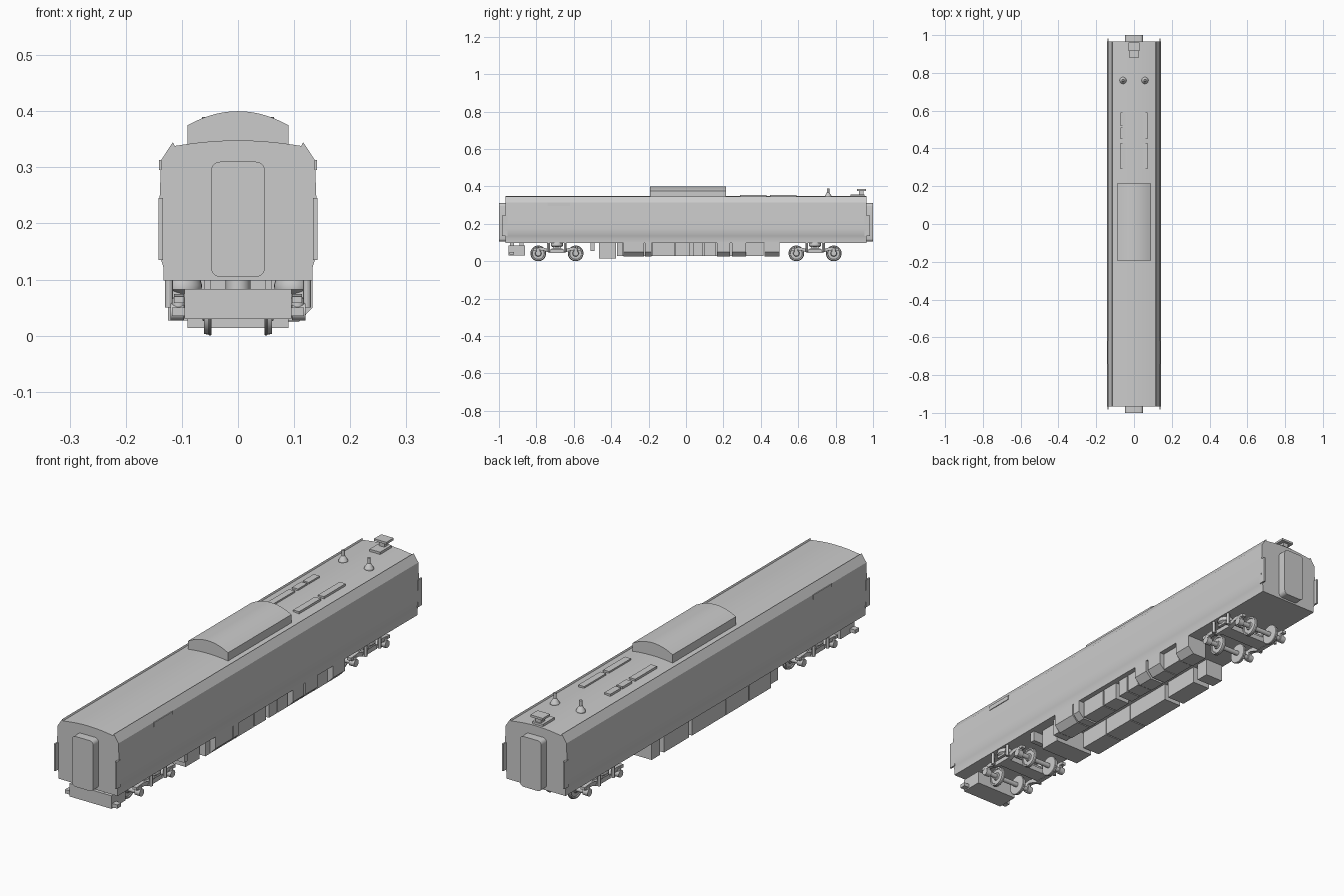
import bpy, bmesh, math
from mathutils import Vector

if "Cube" in bpy.data.objects:
    bpy.data.objects.remove(bpy.data.objects["Cube"])


def finish(name, bm, smooth=True, bevel=0):
    bmesh.ops.recalc_face_normals(bm, faces=bm.faces)
    me = bpy.data.meshes.new(name)
    bm.to_mesh(me)
    bm.free()
    ob = bpy.data.objects.new(name, me)
    bpy.context.collection.objects.link(ob)
    if bevel:
        m = ob.modifiers.new("Bevel", 'BEVEL')
        m.width, m.segments = bevel, 1
    if smooth:
        bpy.ops.object.select_all(action='DESELECT')
        ob.select_set(True)
        bpy.context.view_layer.objects.active = ob
        bpy.ops.object.shade_smooth_by_angle(angle=math.radians(30))
    return ob


def prism(name, pts, axis, a, b, smooth=True, bevel=0):
    """Extrude an outline: axis 'y' takes (x, z) points, axis 'x' takes (y, z)."""
    bm = bmesh.new()
    put = (lambda p, t: (p[0], t, p[1])) if axis == 'y' else (lambda p, t: (t, p[0], p[1]))
    f = bm.faces.new([bm.verts.new(put(p, a)) for p in pts])
    ext = bmesh.ops.extrude_face_region(bm, geom=[f])
    move = Vector((0, b - a, 0) if axis == 'y' else (b - a, 0, 0))
    bmesh.ops.translate(bm, vec=move, verts=[v for v in ext['geom'] if isinstance(v, bmesh.types.BMVert)])
    return finish(name, bm, smooth, bevel)


def box(name, x, y, z, bevel=0):
    return prism(name, [(x[0], z[0]), (x[1], z[0]), (x[1], z[1]), (x[0], z[1])], 'y', y[0], y[1], False, bevel)


def lathe(name, prof, axis, centre, n=24):
    """Turn (radius, position) pairs about an axis through centre."""
    bm = bmesh.new()
    rings = []
    for r, t in prof:
        ring = []
        for i in range(n):
            c, s = r * math.cos(math.tau * i / n), r * math.sin(math.tau * i / n)
            p = (t, c, s) if axis == 'x' else (c, s, t)
            ring.append(bm.verts.new(Vector(p) + Vector(centre)))
        rings.append(ring)
    for p, q in zip(rings, rings[1:]):
        for i in range(n):
            bm.faces.new((p[i], p[(i + 1) % n], q[(i + 1) % n], q[i]))
    bm.faces.new(rings[0])
    bm.faces.new(rings[-1])
    return finish(name, bm)


def tube(name, r, a, b, axis, centre, n=16):
    return lathe(name, [(r, a), (r, b)], axis, centre, n)


def arch(w, edge, crown, n=14):
    """Shallow roof curve from +w to -w."""
    return [(w - 2 * w * i / n, crown - (crown - edge) * (1 - 2 * i / n) ** 2) for i in range(n + 1)]


# Car body: side profile with raised gutters and a shallow curved roof
side = [(0.133, 0.098), (0.133, 0.122), (0.137, 0.135), (0.141, 0.152), (0.142, 0.175),
        (0.141, 0.21), (0.137, 0.313), (0.116, 0.345), (0.113, 0.338)]
roof = arch(0.112, 0.338, 0.348)
prism("car_body", side + roof[1:-1] + [(-x, z) for x, z in reversed(side)], 'y', -0.965, 0.965)

# Roof air conditioning hood
prism("roof_hood", [(0.09, 0.335)] + arch(0.09, 0.375, 0.40) + [(-0.09, 0.335)], 'y', -0.193, 0.215)

# Low roof boxes
for s, spans in ((1, [(0.29, 0.43), (0.45, 0.59)]), (-1, [(0.29, 0.43), (0.45, 0.51), (0.52, 0.59)])):
    for y in spans:
        box("roof_box", sorted((s * 0.045, s * 0.072)), y, (0.338, 0.353))

# Roof antennas
for s in (-1, 1):
    lathe("roof_antenna", [(0.018, 0.34), (0.018, 0.349), (0.008, 0.366), (0.006, 0.368), (0.006, 0.39)],
          'z', (s * 0.058, 0.76, 0))

# Rear roof aerial: base, post and top plate
box("aerial_base", (-0.024, 0.024), (0.88, 0.955), (0.342, 0.357))
box("aerial_post", (-0.012, 0.012), (0.925, 0.95), (0.355, 0.378))
box("aerial_plate", (-0.028, 0.028), (0.915, 0.962), (0.376, 0.385))

# End gangways, corner fins and side destination boards
corner = 0.016
for s in (-1, 1):
    outline = []
    for cx, cz, a0 in ((1, 1, 0), (-1, 1, 90), (-1, -1, 180), (1, -1, 270)):
        for k in range(6):
            a = math.radians(a0 + 18 * k)
            outline.append((cx * (0.048 - corner) + corner * math.cos(a),
                            0.2075 + cz * (0.1025 - corner) + corner * math.sin(a)))
    prism("gangway", outline, 'y', s * 0.96, s * 1.0)
    for e in (-1, 1):
        box("corner_fin", sorted((s * 0.134, s * 0.1415)), sorted((e * 0.955, e * 0.983)), (0.135, 0.245))
    box("destination_board", sorted((s * 0.13, s * 0.1405)), (-0.74, -0.62), (0.295, 0.313))

# Front tank hung under the floor
box("front_tank", (-0.095, 0.095), (-0.95, -0.86), (0.03, 0.083))
for s in (-1, 1):
    box("tank_hanger", sorted((s * 0.049, s * 0.061)), (-0.94, -0.92), (0.08, 0.1))
    box("tank_hanger", sorted((s * 0.049, s * 0.061)), (-0.89, -0.87), (0.08, 0.1))
    box("corner_step", sorted((s * 0.093, s * 0.118)), (-0.945, -0.92), (0.035, 0.05))

# Underfloor equipment
box("cross_tank", (-0.09, 0.09), (-0.465, -0.375), (0.014, 0.1))
box("small_bracket_box", (0.06, 0.115), (-0.51, -0.488), (0.055, 0.1))
for y in [(-0.37, -0.34), (-0.18, -0.06), (-0.055, 0.02), (0.04, 0.09), (0.095, 0.16), (0.32, 0.415)]:
    box("right_equipment_box", (0.045, 0.112), y, (0.027, 0.1))
chamfered = [(0.045, 0.1), (0.045, 0.024), (0.108, 0.024), (0.133, 0.05), (0.133, 0.1)]
for y in [(-0.335, -0.225), (-0.22, -0.185), (0.165, 0.235), (0.245, 0.32), (0.42, 0.5)]:
    prism("right_chamfered_box", chamfered, 'y', y[0], y[1], False)
for y in [(-0.37, -0.23), (-0.225, -0.08), (-0.075, 0.14), (0.16, 0.32), (0.345, 0.40)]:
    box("left_equipment_box", (-0.125, -0.045), y, (0.027, 0.1))

# Bogies
wheel = [(0.016, 0.047), (0.040, 0.047), (0.042, 0.049), (0.042, 0.051),
         (0.040, 0.053), (0.039, 0.061), (0.033, 0.061), (0.031, 0.058),
         (0.017, 0.058), (0.015, 0.063)]
frame = [(-0.125, 0.058), (-0.075, 0.058), (-0.04, 0.045), (0.04, 0.045), (0.075, 0.058), (0.125, 0.058),
         (0.125, 0.07), (0.075, 0.074), (0.04, 0.063), (-0.04, 0.063), (-0.075, 0.074), (-0.125, 0.07)]
for by in (-0.69, 0.69):
    for dy in (-0.1, 0.1):
        c = (0, by + dy, 0.042)
        tube("axle", 0.010, -0.108, 0.108, 'x', c)
        for s in (-1, 1):
            lathe("wheel", [(r, s * t) for r, t in wheel], 'x', c, 32)
            tube("axle_box", 0.015, s * 0.096, s * 0.12, 'x', c)
            tube("axle_spring", 0.012, 0.05, 0.066, 'z', (s * 0.106, by + dy, 0))
    box("bogie_crossbeam", (-0.1, 0.1), (by - 0.03, by + 0.03), (0.047, 0.068))
    box("bogie_bolster", (-0.12, 0.12), (by - 0.022, by + 0.022), (0.068, 0.08))
    tube("bogie_pivot", 0.022, 0.06, 0.1, 'z', (0, by, 0))
    for s in (-1, 1):
        x0, x1 = sorted((s * 0.096, s * 0.114))
        prism("bogie_side_frame", [(by + y, z) for y, z in frame], 'x', x0, x1, False)
        lathe("air_spring", [(0.022, 0.075), (0.032, 0.082), (0.033, 0.09), (0.030, 0.1)],
              'z', (s * 0.097, by, 0))
        for dy in (-0.045, 0.045):
            tube("damper", 0.007, 0.05, 0.1, 'z', (s * 0.123, by + dy, 0), 12)
            box("damper_bracket", sorted((s * 0.112, s * 0.124)), (by + dy - 0.006, by + dy + 0.006), (0.05, 0.058))
        tube("bogie_tie_rod", 0.006, s * 0.05, s * 0.1, 'x', (0, by + 0.05, 0.06), 12)
